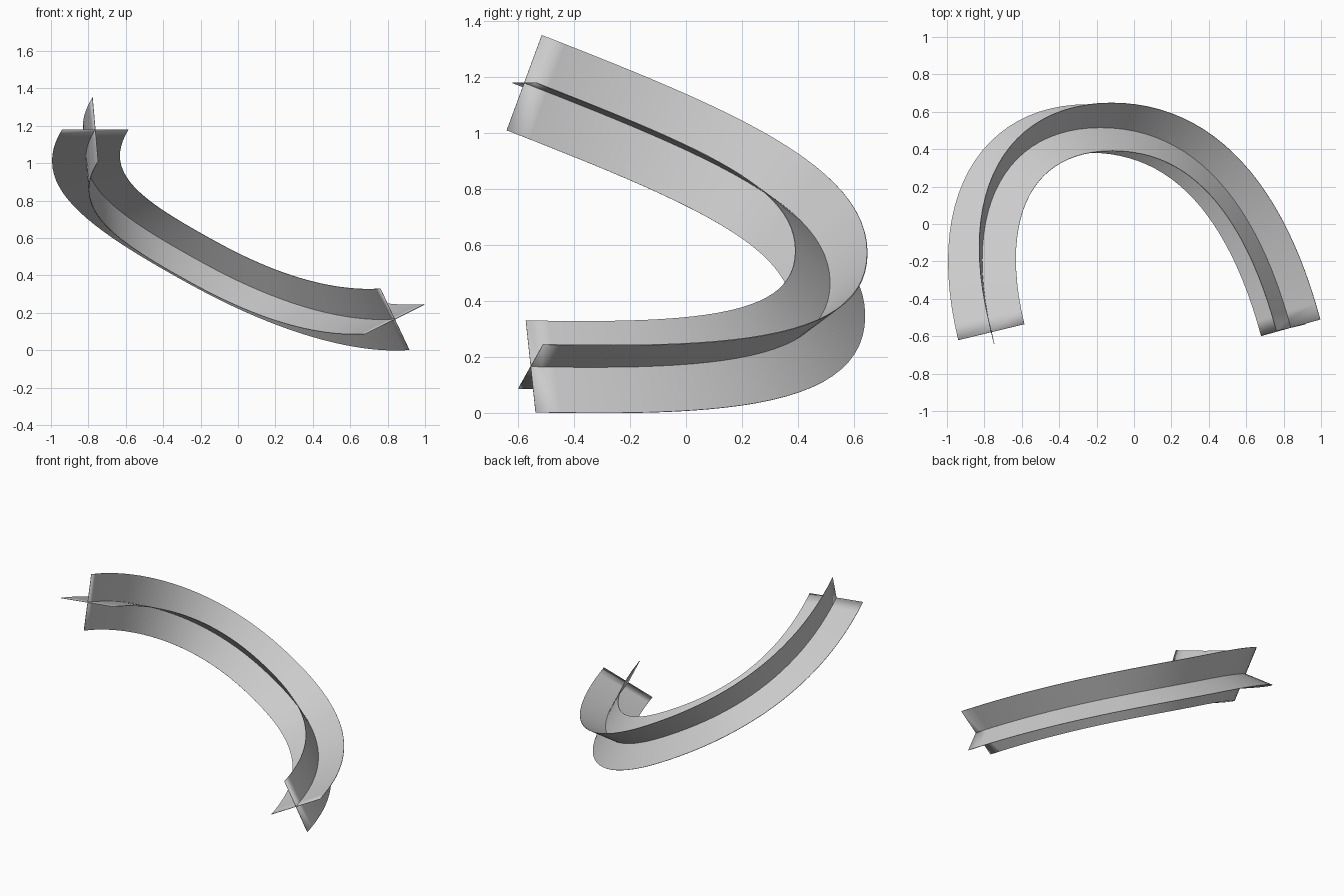
import bpy, bmesh, math
from mathutils import Vector, Quaternion

if "Cube" in bpy.data.objects:
    bpy.data.objects.remove(bpy.data.objects["Cube"])

HALF_SEGMENTS = 24
HALF_WIDTH = 0.182
HALF_THICK = 0.0015

# sweep path: two curve pieces from the high left end over the bend to the low right end
START, MID, END = Vector((-0.763, -0.578, 1.18)), Vector((-0.18, 0.515, 0.463)), Vector((0.838, -0.555, 0.166))
START_DIR = Vector((-0.22, 0.91, -0.355)).normalized()
MID_DIR = Vector((0.875, 0, -0.48)).normalized()
END_DIR = Vector((0.26, -0.965, 0.02)).normalized()
PIECES = [
    (START, START + START_DIR * 0.74, MID - MID_DIR * 0.57, MID),
    (MID, MID + MID_DIR * 0.57, END - END_DIR * 0.70, END),
]


# position and direction at t on one piece
def sample(p, t):
    s = 1 - t
    pos = p[0]*s**3 + p[1]*3*s*s*t + p[2]*3*s*t*t + p[3]*t**3
    tan = (p[1]-p[0])*s*s + (p[2]-p[1])*2*s*t + (p[3]-p[2])*t*t
    return pos, tan.normalized()


# twist-free frames along the path, with the small end mismatch spread evenly
def frames():
    path = [sample(PIECES[0], i / HALF_SEGMENTS) for i in range(HALF_SEGMENTS)]
    path += [sample(PIECES[1], i / HALF_SEGMENTS) for i in range(HALF_SEGMENTS + 1)]
    prev = path[0][1]
    n = Vector((0.972, 0.233, 0))
    normals = []
    for _, t in path:
        n = prev.rotation_difference(t) @ n
        n = (n - t * n.dot(t)).normalized()
        normals.append(n)
        prev = t
    target = Vector((0.155, 0.035, -0.33))
    target = (target - prev * target.dot(prev)).normalized()
    angle = math.atan2(prev.dot(n.cross(target)), n.dot(target))
    quarter = math.pi / 2
    angle -= round(angle / quarter) * quarter
    result = []
    for i, ((pos, t), n) in enumerate(zip(path, normals)):
        n = Quaternion(t, angle * i / (len(path) - 1)) @ n
        result.append((pos, n, t.cross(n)))
    return result


# thin strip swept along the path
def blade(name, turned):
    bm = bmesh.new()
    rings = []
    for c, a, b in frames():
        if turned:
            a, b = b, -a
        rings.append([bm.verts.new(c + a*HALF_WIDTH*i + b*HALF_THICK*j)
                      for i, j in ((-1, -1), (1, -1), (1, 1), (-1, 1))])
    for r, q in zip(rings, rings[1:]):
        for k in range(4):
            m = (k + 1) % 4
            bm.faces.new((r[k], r[m], q[m], q[k]))
            bm.edges.get((r[k], q[k])).smooth = False
    bm.faces.new(rings[0][::-1])
    bm.faces.new(rings[-1])
    for f in bm.faces:
        f.smooth = True
    bmesh.ops.recalc_face_normals(bm, faces=bm.faces)
    mesh = bpy.data.meshes.new(name)
    bm.to_mesh(mesh)
    bm.free()
    bpy.context.collection.objects.link(bpy.data.objects.new(name, mesh))


blade("flat_blade", False)
blade("upright_blade", True)
